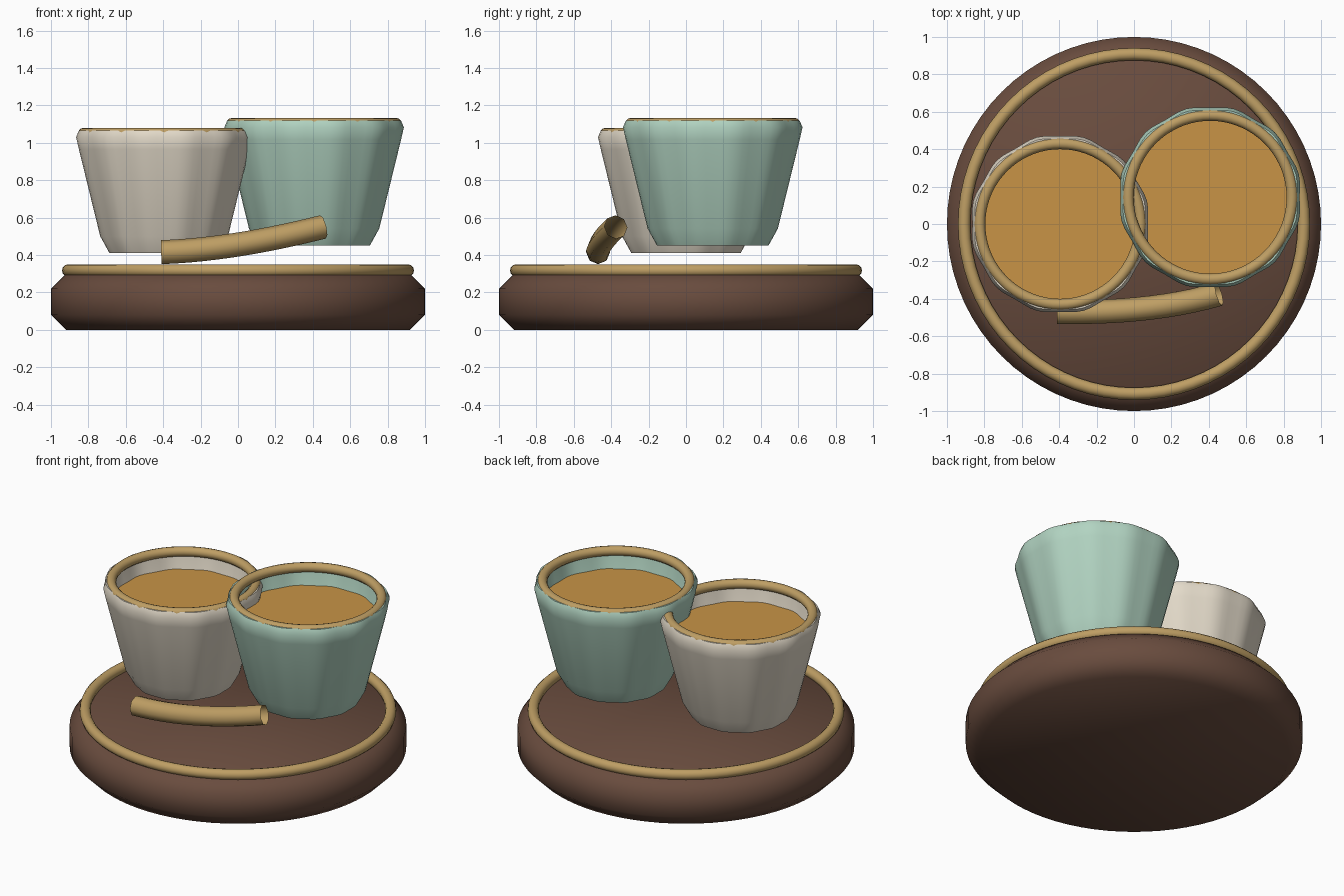
import bpy, bmesh, math
from mathutils import Vector

cube = bpy.data.objects.get("Cube")
if cube:
    bpy.data.objects.remove(cube, do_unlink=True)


def material(name, rgb):
    m = bpy.data.materials.new(name)
    m.use_nodes = True
    m.diffuse_color = (*rgb, 1)
    bsdf = next(n for n in m.node_tree.nodes if n.type == "BSDF_PRINCIPLED")
    bsdf.inputs["Base Color"].default_value = (*rgb, 1)
    return m


brown = material("dark_wood", (0.141, 0.072, 0.048))
gold = material("warm_gold", (0.515, 0.342, 0.127))
amber = material("amber_tea", (0.578, 0.296, 0.061))
cream = material("cream_glaze", (0.775, 0.708, 0.591))
mint = material("mint_glaze", (0.445, 0.658, 0.539))


def finish(obj, mat, angle):
    obj.data.materials.append(mat)
    bpy.ops.object.select_all(action="DESELECT")
    obj.select_set(True)
    bpy.context.view_layer.objects.active = obj
    bpy.ops.object.shade_smooth_by_angle(angle=math.radians(angle))


def lathe(name, profile, mat, loc=(0, 0, 0), size=1, steps=72, lobe=0, angle=50):
    """Turn a profile of (radius, height) around z; lobe gives twelve soft facets."""
    bm = bmesh.new()
    rings = []
    for r, z in profile:
        ring = []
        for i in range(steps):
            t = math.tau * i / steps
            rr = r * (1 - lobe * math.cos(12 * t))
            ring.append(bm.verts.new((rr * math.cos(t), rr * math.sin(t), z)))
        rings.append(ring)
    for a, b in zip(rings, rings[1:]):
        for i in range(steps):
            j = (i + 1) % steps
            bm.faces.new((a[i], a[j], b[j], b[i]))
    if len(rings) > 1:
        bm.faces.new(rings[0][::-1])
    bm.faces.new(rings[-1])
    mesh = bpy.data.meshes.new(name)
    bm.to_mesh(mesh)
    bm.free()
    obj = bpy.data.objects.new(name, mesh)
    bpy.context.collection.objects.link(obj)
    obj.location = loc
    obj.scale = (size, size, size)
    finish(obj, mat, angle)
    return obj


def ring(name, major, minor, loc):
    bpy.ops.mesh.primitive_torus_add(major_radius=major, minor_radius=minor,
                                     major_segments=72, minor_segments=12, location=loc)
    obj = bpy.context.object
    obj.name = name
    finish(obj, gold, 60)


# Round tray with chamfered edges and a raised gold band
lathe("tray", [(0.92, 0), (1, 0.08), (1, 0.22), (0.92, 0.3)], brown, angle=60)
ring("tray_band", 0.908, 0.033, (0, 0, 0.317))

# Cups: outer wall, lip, inner wall and floor in one profile
CUP = [(0.295, 0), (0.345, 0.09), (0.46, 0.555), (0.475, 0.62), (0.46, 0.655),
       (0.43, 0.655), (0.425, 0.62), (0.407, 0.54), (0.3, 0.1), (0.26, 0.06)]


def cup(prefix, mat, loc, size):
    base = Vector(loc)
    lathe(prefix + "_cup", CUP, mat, loc, size, lobe=0.012)
    lathe(prefix + "_tea", [(0.405, 0)], amber, base + Vector((0, 0, 0.535 * size)),
          size, lobe=0.012)
    ring(prefix + "_rim", 0.43 * size, 0.03, base + Vector((0, 0, 0.64 * size)))


cup("cream", cream, (-0.395, 0, 0.41), 1)
cup("mint", mint, (0.407, 0.143, 0.45), 1.02)

# Bent hollow stick in front of the cups
curve = bpy.data.curves.new("stick", "CURVE")
curve.dimensions = "3D"
curve.bevel_depth = 0.064
curve.bevel_resolution = 2
curve.resolution_u = 12
spline = curve.splines.new("BEZIER")
spline.bezier_points.add(1)
PATH = [((-0.41, -0.47, 0.415), (0.29, -0.005, 0.01)),
        ((0.455, -0.375, 0.55), (0.28, 0.08, 0.07))]
for p, (co, tangent) in zip(spline.bezier_points, PATH):
    p.handle_left_type = p.handle_right_type = "FREE"
    p.co = co
    p.handle_left = Vector(co) - Vector(tangent)
    p.handle_right = Vector(co) + Vector(tangent)
stick = bpy.data.objects.new("stick", curve)
bpy.context.collection.objects.link(stick)
bpy.ops.object.select_all(action="DESELECT")
stick.select_set(True)
bpy.context.view_layer.objects.active = stick
bpy.ops.object.convert(target="MESH")
finish(bpy.context.object, gold, 60)
